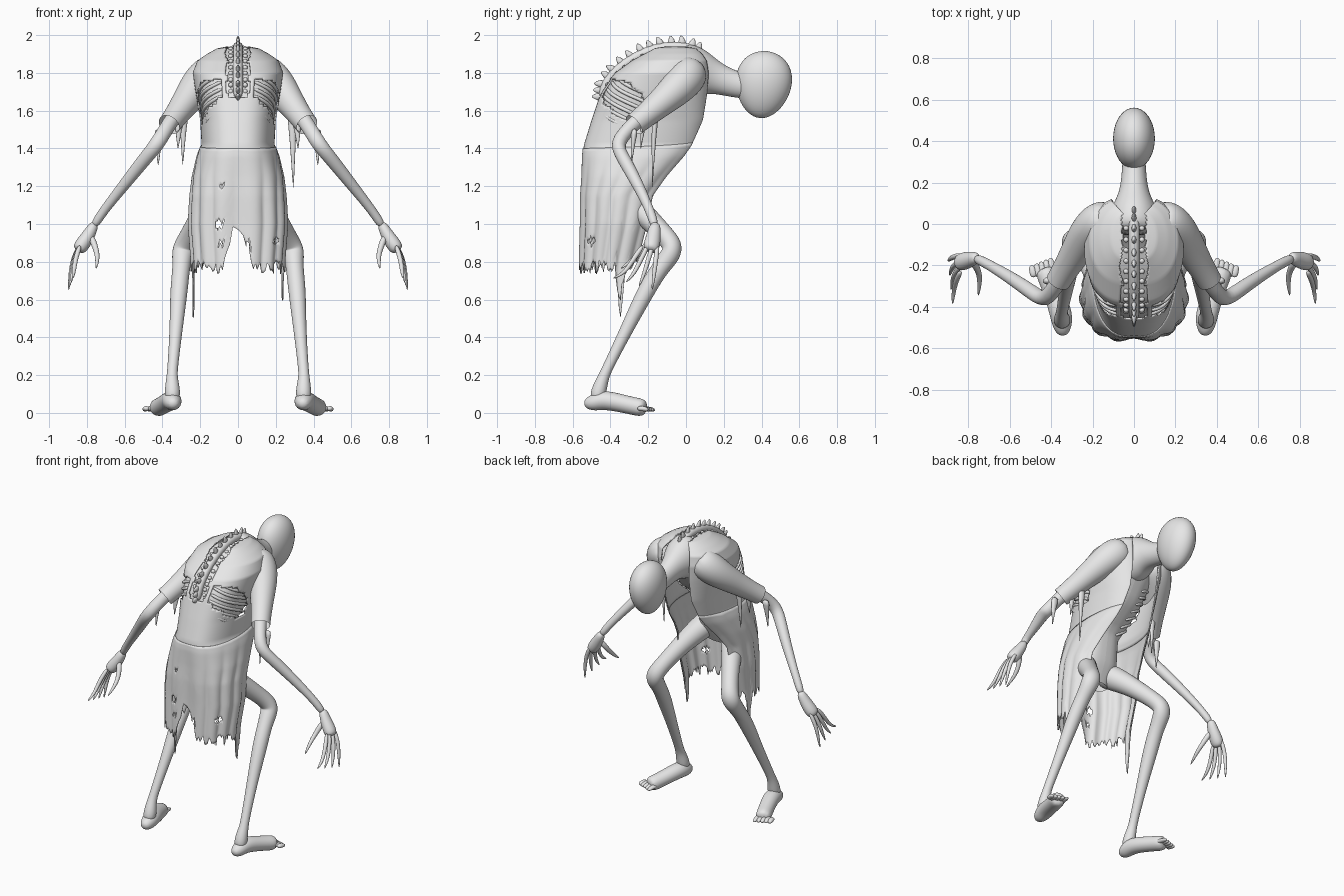
import bpy, bmesh, math, random
from mathutils import Vector, Matrix

random.seed(4)
if "Cube" in bpy.data.objects:
    bpy.data.objects.remove(bpy.data.objects["Cube"], do_unlink=True)

grey = bpy.data.materials.new("plain_grey")
grey.use_nodes = True
grey.diffuse_color = (.8, .8, .8, 1)
grey.node_tree.nodes["Principled BSDF"].inputs["Base Color"].default_value = (.8, .8, .8, 1)


def finish(name, bm, subsurf=0, thickness=0):
    """Turn a bmesh into a smooth, coloured object."""
    bmesh.ops.recalc_face_normals(bm, faces=bm.faces)
    mesh = bpy.data.meshes.new(name)
    bm.to_mesh(mesh)
    bm.free()
    mesh.materials.append(grey)
    for p in mesh.polygons:
        p.use_smooth = True
    obj = bpy.data.objects.new(name, mesh)
    bpy.context.collection.objects.link(obj)
    if thickness:
        mod = obj.modifiers.new("cloth", 'SOLIDIFY')
        mod.thickness = thickness
    if subsurf:
        mod = obj.modifiers.new("smooth", 'SUBSURF')
        mod.levels = mod.render_levels = subsurf
    return obj


def tube(name, path, side=1, flat=1, sides=8, open_end=False, subsurf=2):
    """Limb through (x, y, z, radius) points; flat scales its depth."""
    bm = bmesh.new()
    pts = [Vector((p[0] * side, p[1], p[2])) for p in path]
    rings = []
    for i, p in enumerate(pts):
        t = (pts[min(i + 1, len(pts) - 1)] - pts[max(i - 1, 0)]).normalized()
        v = t.cross(Vector((1, 0, 0))).normalized()
        u = v.cross(t)
        r = path[i][3] * 1.08
        angles = [math.tau * k / sides for k in range(sides)]
        rings.append([bm.verts.new(p + r * (u * math.cos(a) + v * math.sin(a) * flat)) for a in angles])
    for a, b in zip(rings, rings[1:]):
        for k in range(sides):
            n = (k + 1) % sides
            bm.faces.new((a[k], a[n], b[n], b[k]))
    bm.faces.new(rings[0])
    if not open_end:
        bm.faces.new(rings[-1])
    return finish(name, bm, subsurf)


# Cross-sections: height, half width, back y, front y, half width of the front gap
COAT = [(1.945, .03, -.12, .0, .01), (1.93, .11, -.18, .06, .04), (1.9, .165, -.23, .1, .065),
        (1.865, .215, -.29, .125, .08), (1.8, .24, -.38, .135, .08), (1.7, .225, -.45, .13, .075),
        (1.55, .2, -.5, .115, .08), (1.42, .193, -.54, .075, .1), (1.36, .215, -.548, .03, .11),
        (1.25, .238, -.55, -.06, .14), (1.15, .248, -.555, -.12, .17), (1, .255, -.555, -.15, .18),
        (.8, .24, -.56, -.2, .18)]
BODY = [(1.93, .06, -.13, .02, 0), (1.89, .15, -.225, .06, 0), (1.8, .222, -.365, .07, 0),
        (1.7, .205, -.432, .04, 0), (1.55, .178, -.48, -.06, 0), (1.4, .14, -.5, -.25, 0),
        (1.2, .15, -.5, -.28, 0), (1.08, .1, -.45, -.34, 0)]


def wrap(table, z, s, grow=0):
    """Point at height z; s runs from -1 to 1 around the back."""
    row = table[0] if z >= table[0][0] else table[-1]
    for a, b in zip(table, table[1:]):
        if b[0] <= z <= a[0]:
            f = (a[0] - z) / (a[0] - b[0])
            row = [m + (n - m) * f for m, n in zip(a, b)]
            break
    w, back, front = row[1] + grow, row[2] - grow, row[3]
    phi = abs(s) * (math.pi - math.asin(min(.98, row[4] / w)))
    x = math.copysign(w * abs(math.sin(phi)) ** .72, s)
    return Vector((x, (back + front) / 2 - (front - back) / 2 * math.cos(phi), z))


def sheet(name, cols, rows, point, hole, thickness):
    """Grid of point(s, v, column) with the faces inside hole(centre) torn out."""
    bm = bmesh.new()
    grid = [[bm.verts.new(point(2 * i / cols - 1, j / rows, i)) for i in range(cols + 1)]
            for j in range(rows + 1)]
    for j in range(rows):
        for i in range(cols):
            f = bm.faces.new((grid[j][i], grid[j][i + 1], grid[j + 1][i + 1], grid[j + 1][i]))
            if hole(f.calc_center_median()):
                bm.faces.remove(f)
    loose = [v for v in bm.verts if not v.link_faces]
    bmesh.ops.delete(bm, geom=loose, context='VERTS')
    return finish(name, bm, 0, thickness)


# Thin body under the cloth
def body_point(s, v, i):
    return wrap(BODY, 1.08 + .85 * math.sin(v * math.pi / 2), s)


sheet("torso", 48, 32, body_point, lambda c: False, 0)


# Coat over the back, torn open along the spine and over the ribs
def coat_point(s, v, i):
    return wrap(COAT, 1.38 + .565 * math.sin(v * math.pi / 2), s)


def coat_tear(c):
    spine = abs(c.x) < .062 + .008 * math.sin(c.z * 70) and c.z > 1.67 and c.y < .04
    edge = 1 + .15 * math.sin(c.z * 120)
    ribs = ((c.y + .33) / .14) ** 2 + ((c.z - 1.655 + (c.y + .33) * .5) / .1) ** 2 < edge
    return spine or (ribs and abs(c.x) > .085)


sheet("coat_back", 130, 64, coat_point, coat_tear, .008)

# Pleated skirt with a ragged hem
jitter = [random.uniform(-.035, .04) for i in range(111)]
HOLES = [(-.1, 1, .02), (-.09, .9, .014), (.06, .89, .014), (.2, .91, .016), (-.09, 1.2, .012)]


def skirt_point(s, v, i):
    a = abs(s)
    top = 1.4 + .03 * a * a
    hem = .77 + .22 * max(0, 1 - a / .09) + .5 * max(0, a - .87) + jitter[i]
    hem -= (.25 if s < 0 else .16) * max(0, 1 - abs(a - .76) / .07)
    pleat = (abs(math.sin(a * 17)) - .5) * .014 * min(1, v * 2)
    return wrap(COAT, top + (hem - top) * v, s, .004 + pleat)


def skirt_tear(c):
    return c.y < -.35 and any(math.hypot(c.x - x, c.z - z) < r for x, z, r in HOLES)


sheet("skirt", 110, 36, skirt_point, skirt_tear, .006)

# Head and neck
bm = bmesh.new()
bmesh.ops.create_uvsphere(bm, u_segments=40, v_segments=24, radius=1)
for v in bm.verts:
    k = 1 + .13 * v.co.z
    v.co = Vector((v.co.x * .1 * k, v.co.y * .147 * k, v.co.z * .178))
bmesh.ops.transform(bm, matrix=Matrix.Translation((0, .41, 1.738)) @ Matrix.Rotation(-.12, 4, 'X'), verts=bm.verts)
finish("head", bm)
tube("neck", [(0, -.06, 1.81, .13), (0, .06, 1.8, .115), (0, .12, 1.785, .082), (0, .18, 1.765, .063),
              (0, .27, 1.735, .055), (0, .38, 1.72, .05)], flat=1.2, sides=12)

# Spine: ridge, blade-like spikes and side knobs
spine = [Vector((0, y, z)) for y, z in [(-.445, 1.66), (-.43, 1.74), (-.365, 1.82), (-.25, 1.898),
                                        (-.13, 1.94), (0, 1.942), (.08, 1.9)]]
tube("spine_ridge", [(*p, .026) for p in spine])
COUNT = 14
for n in range(COUNT):
    f = (n + .3) / COUNT * (len(spine) - 1)
    i = int(f)
    p = spine[i].lerp(spine[i + 1], f - i)
    t = (spine[i + 1] - spine[i]).normalized()
    out = Vector((0, -t.z, t.y))
    tip = p + out * .058 - t * .006
    tube("spine_spike", [(*p, .016), (*(p + out * .032), .012), (*tip, .003)], flat=1.7, sides=6, subsurf=1)
    for side in (1, -1):
        base = p - out * .026
        tube("spine_knob", [(.034, base.y, base.z, .021), (.044, *(base + out * .024).yz, .011)],
             side, sides=6, subsurf=1)

for side, label in ((1, "left"), (-1, "right")):
    # Ribs follow the body surface, sloping down towards the chest
    for n in range(7):
        pts = [wrap(BODY, 1.83 - n * .037 - .21 * k / 10, .08 + .83 * k / 10, .005) for k in range(11)]
        tube(label + "_rib", [(*p, .011) for p in pts], side, sides=6, subsurf=1)

    # Arm
    tube(label + "_arm", [(.18, 0, 1.78, .07), (.27, -.13, 1.66, .046), (.37, -.285, 1.525, .039),
                          (.425, -.375, 1.425, .042), (.485, -.335, 1.355, .038), (.6, -.255, 1.21, .031),
                          (.72, -.185, 1.06, .023), (.765, -.165, .985, .026)], side)
    tube(label + "_palm", [(.755, -.16, 1.01, .024), (.785, -.17, .95, .034), (.825, -.18, .89, .042),
                           (.85, -.19, .855, .034)], side, flat=1.1)
    # Fingers fan out from the palm
    for n in range(4):
        y = -.15 - n * .025
        reach = -.03 - n * .045
        low = .645 + n * .022
        tube(label + "_finger", [(.835, y, .89, .015), (.872 - n * .004, y + reach * .3, .82, .014),
                                 (.888 - n * .006, y + reach * .6, .74, .012),
                                 (.897 - n * .007, y + reach, low, .004)], side, sides=6)
    tube(label + "_thumb", [(.78, -.18, .94, .022), (.752, -.22, .87, .016), (.742, -.27, .82, .014),
                            (.752, -.35, .76, .004)], side, sides=6)

    # Sleeve with hanging rags
    tube(label + "_sleeve", [(.1, .03, 1.83, .085), (.165, .012, 1.785, .1), (.222, -.04, 1.722, .09),
                             (.28, -.135, 1.64, .072), (.335, -.225, 1.565, .06),
                             (.365, -.275, 1.525, .058)], side, sides=12, open_end=True)
    for x, y, z, tip in ((.285, -.16, 1.62, 1.17 if side > 0 else 1.3), (.31, -.22, 1.56, 1.39),
                         (.415, -.27, 1.51, 1.3)):
        tube(label + "_sleeve_rag", [(x, y, z, .036), (x + .005, y - .01, (z * 2 + tip) / 3, .018),
                                     (x + .008, y - .02, tip, .002)], side, flat=.7, sides=6, subsurf=1)

    # Leg
    tube(label + "_leg", [(.07, -.42, 1.2, .08), (.12, -.34, 1.15, .078), (.185, -.23, 1.06, .06),
                          (.25, -.12, .95, .05), (.285, -.068, .885, .056), (.295, -.078, .84, .056),
                          (.3, -.135, .77, .044), (.312, -.205, .66, .047), (.326, -.305, .46, .034),
                          (.345, -.41, .25, .027), (.35, -.437, .19, .028), (.347, -.458, .13, .04),
                          (.347, -.475, .06, .04)], side, sides=10)
    # Foot and toes
    tube(label + "_foot", [(.342, -.54, .045, .02), (.345, -.5, .052, .045), (.35, -.44, .07, .054),
                           (.375, -.36, .055, .05), (.41, -.27, .034, .048), (.435, -.21, .023, .05)],
         side, flat=.95, sides=10)
    for n in range(5):
        x = .39 + n * .023
        tube(label + "_toe", [(x, -.26, .024, .02), (x + .008, -.2 - n * .004, .022, .019),
                              (x + .014, -.16 - n * .01, .014, .012)], side, flat=.8, sides=6)
